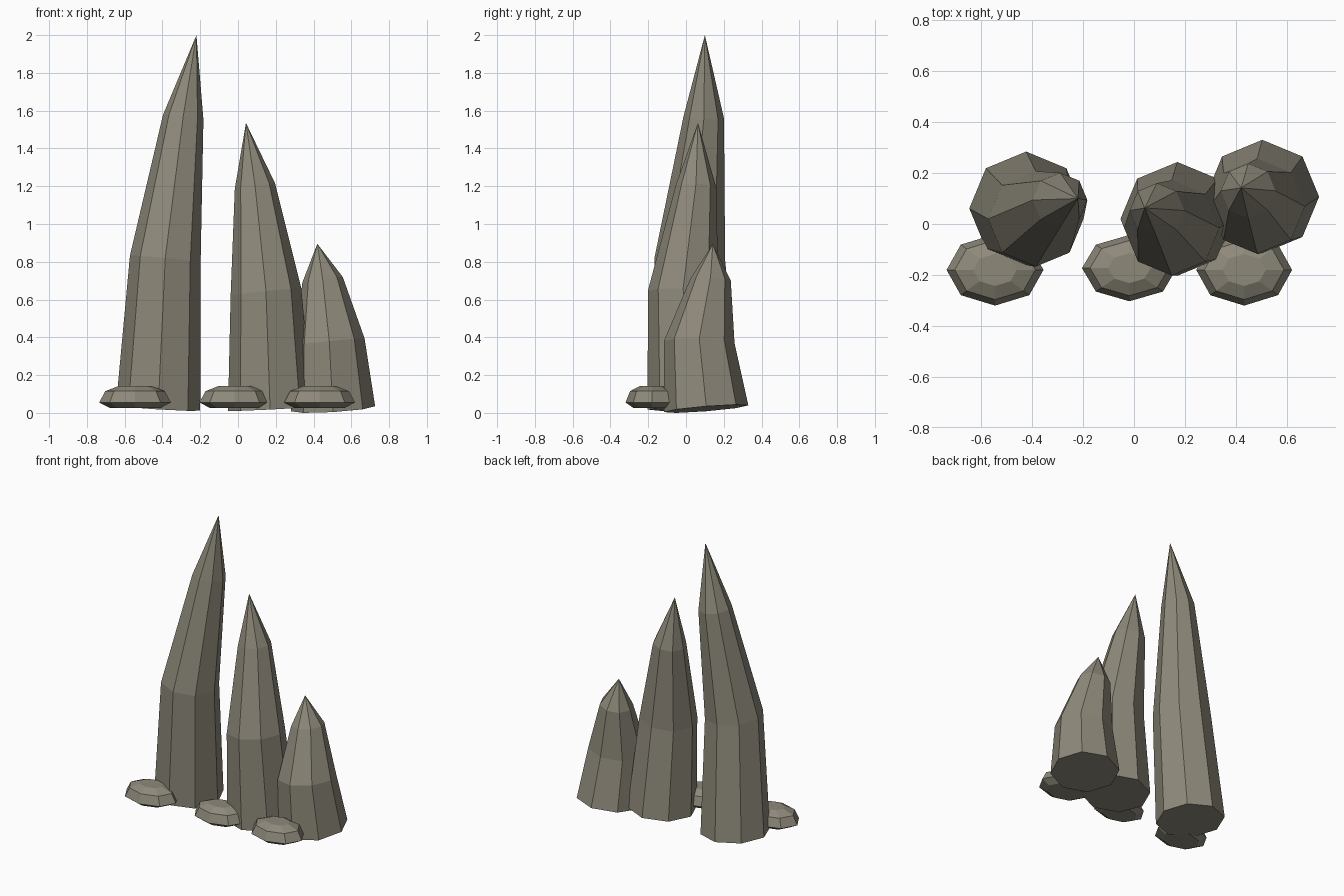
import bpy, bmesh, math

if "Cube" in bpy.data.objects:
    bpy.data.objects.remove(bpy.data.objects["Cube"])

stone = bpy.data.materials.new("grey brown stone")
stone.diffuse_color = (0.27, 0.25, 0.195, 1)
stone.use_nodes = True
stone.node_tree.nodes["Principled BSDF"].inputs["Base Color"].default_value = stone.diffuse_color
SIDES = 8


def loft(name, rings, tip=None):
    """Skin eight-sided rings (cx, cy, cz, rx, ry, slope_x, slope_y), optional point on top."""
    bm = bmesh.new()
    loops = []
    for cx, cy, cz, rx, ry, sx, sy in rings:
        loop = []
        for i in range(SIDES):
            a = math.tau * i / SIDES
            dx, dy = rx * math.cos(a), ry * math.sin(a)
            loop.append(bm.verts.new((cx + dx, cy + dy, cz + sx * dx + sy * dy)))
        loops.append(loop)
    for lo, hi in zip(loops, loops[1:]):
        for i in range(SIDES):
            j = (i + 1) % SIDES
            bm.faces.new((lo[i], lo[j], hi[j], hi[i]))
    bm.faces.new(loops[0][::-1])
    if tip:
        t = bm.verts.new(tip)
        for i in range(SIDES):
            bm.faces.new((loops[-1][i], loops[-1][(i + 1) % SIDES], t))
    else:
        bm.faces.new(loops[-1])
    bmesh.ops.recalc_face_normals(bm, faces=bm.faces)
    mesh = bpy.data.meshes.new(name)
    bm.to_mesh(mesh)
    bm.free()
    mesh.materials.append(stone)
    ob = bpy.data.objects.new(name, mesh)
    bpy.context.collection.objects.link(ob)


def spire(name, base, mid, upper, tip, lean, base_slope):
    radii = (0.223, 0.187, 0.107)
    slopes = (base_slope, (lean * 0.8, -0.03), (lean, -0.05))
    loft(name, [(*c, r, r, *s) for c, r, s in zip((base, mid, upper), radii, slopes)], tip)


# Leaning rock spires
spire("tall_spire", (-0.423, 0.061, 0.025), (-0.385, 0.02, 0.815), (-0.29, 0.094, 1.565),
      (-0.22, 0.10, 2.0), -0.12, (-0.06, 0.03))
spire("middle_spire", (0.17, 0.02, 0.022), (0.148, -0.015, 0.64), (0.09, 0.053, 1.2),
      (0.042, 0.063, 1.535), 0.13, (0.05, 0.02))
spire("short_spire", (0.503, 0.107, 0.022), (0.483, 0.07, 0.375), (0.448, 0.13, 0.705),
      (0.42, 0.142, 0.895), 0.13, (0.06, 0.08))

# Flattened boulders at the foot of each spire
for k, (x, y, rx, ry) in enumerate([(-0.545, -0.18, 0.19, 0.14),
                                    (-0.018, -0.173, 0.186, 0.13),
                                    (0.432, -0.18, 0.188, 0.14)]):
    profile = [(0.026, 0.7), (0.055, 1.0), (0.115, 0.83), (0.143, 0.45)]
    loft(f"boulder_{k + 1}", [(x, y, z, rx * s, ry * s, 0, 0) for z, s in profile])
